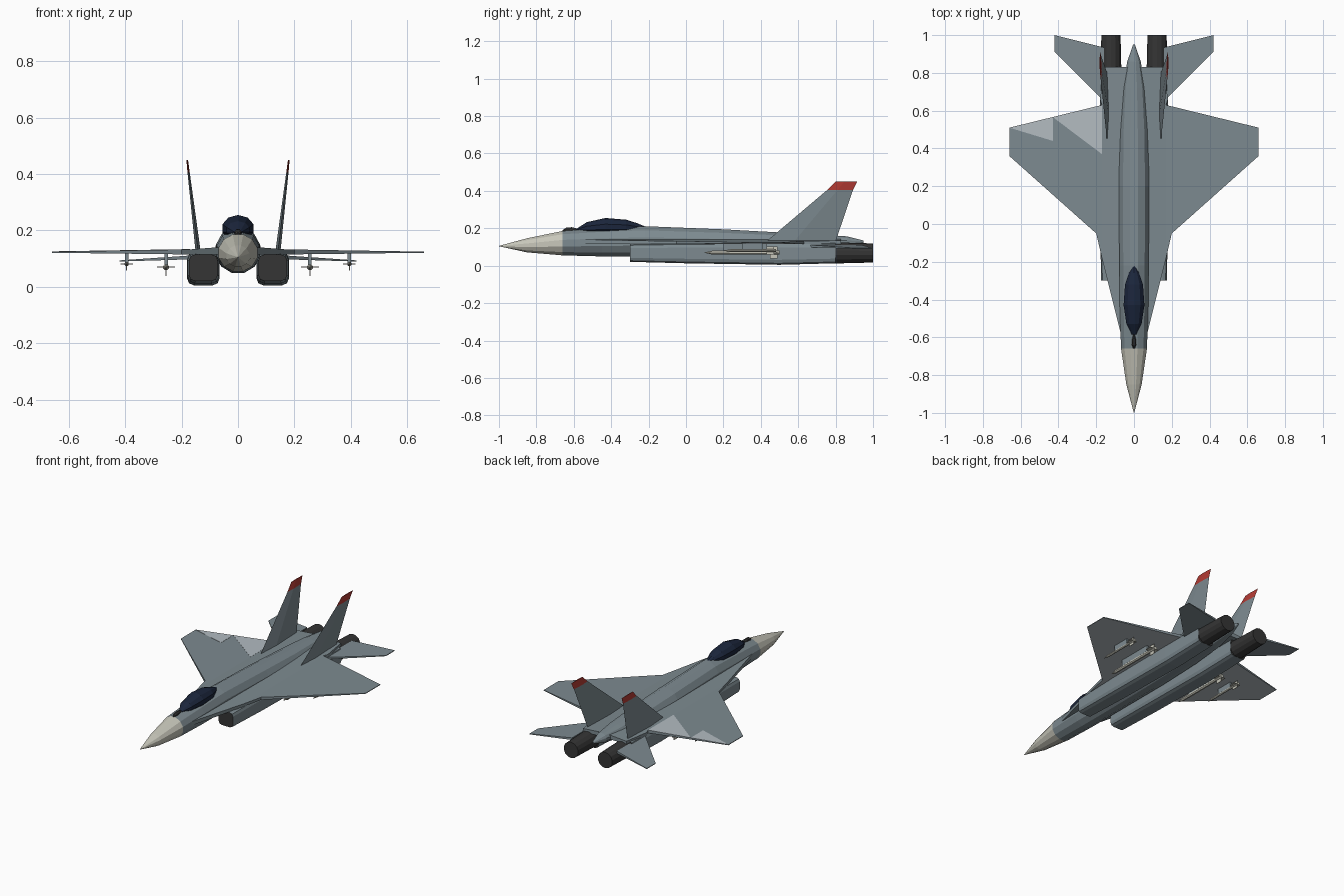
import bpy, bmesh, math
from mathutils import Vector

if "Cube" in bpy.data.objects:
    bpy.data.objects.remove(bpy.data.objects["Cube"])


def material(name, r, g, b):
    m = bpy.data.materials.new(name)
    m.diffuse_color = (r, g, b, 1)
    m.use_nodes = True
    m.node_tree.nodes["Principled BSDF"].inputs["Base Color"].default_value = m.diffuse_color
    return m


HULL = material("hull grey", .205, .255, .28)
LIGHT = material("light grey", .45, .50, .535)
NOSE = material("radome beige", .57, .565, .49)
DARK = material("nozzle black", .035, .035, .035)
GLASS = material("canopy navy", .011, .019, .045)
RED = material("tip red", .46, .045, .035)


def finish(name, bm, mats, rule=None):
    bmesh.ops.recalc_face_normals(bm, faces=bm.faces)
    bm.normal_update()
    if rule:
        for f in bm.faces:
            f.material_index = rule(f)
    me = bpy.data.meshes.new(name)
    bm.to_mesh(me)
    bm.free()
    for m in mats:
        me.materials.append(m)
    ob = bpy.data.objects.new(name, me)
    bpy.context.collection.objects.link(ob)
    return ob


def loft(name, sections, mats, sides=12, power=1.0, x=0, rule=None):
    """Rings along y; each section is (y, z low, z high, half width)."""
    bm = bmesh.new()
    rings = []
    for y, lo, hi, w in sections:
        ring = []
        for i in range(sides):
            a = 2 * math.pi * (i + .5) / sides
            c, s = math.cos(a), math.sin(a)
            c = math.copysign(abs(c) ** power, c)
            s = math.copysign(abs(s) ** power, s)
            ring.append(bm.verts.new((x + w * c, y, (lo + hi) / 2 + (hi - lo) / 2 * s)))
        rings.append(ring)
    for a, b in zip(rings, rings[1:]):
        for i in range(sides):
            j = (i + 1) % sides
            bm.faces.new((a[i], a[j], b[j], b[i]))
    bm.faces.new(rings[0])
    bm.faces.new(rings[-1])
    return finish(name, bm, mats, rule)


def slab(name, outline, top, bottom, mats, side=1, rule=None):
    """Plan outline (x, y) closed between two height functions of x."""
    bm = bmesh.new()
    up = [bm.verts.new((side * x, y, top(x))) for x, y in outline]
    dn = [bm.verts.new((side * x, y, bottom(x))) for x, y in outline]
    bm.faces.new(up)
    bm.faces.new(dn)
    for i in range(len(up)):
        j = (i + 1) % len(up)
        bm.faces.new((up[i], up[j], dn[j], dn[i]))
    return finish(name, bm, mats, rule)


def line(x0, z0, x1, z1):
    return lambda x: z0 + (z1 - z0) * (x - x0) / (x1 - x0)


def box(name, lo, hi, mat):
    bm = bmesh.new()
    bmesh.ops.create_cube(bm, size=1)
    for v in bm.verts:
        v.co = Vector([(a + b) / 2 + c * (b - a) for a, b, c in zip(lo, hi, v.co)])
    return finish(name, bm, [mat])


# Fuselage with radome
loft("fuselage", [(-1, .104, .106, .001), (-.85, .070, .148, .042), (-.66, .053, .188, .071),
                  (-.45, .047, .204, .078), (-.22, .046, .214, .08), (.2, .05, .197, .083),
                  (.5, .06, .18, .077), (.72, .075, .168, .062), (.86, .095, .158, .037),
                  (.95, .122, .135, .005)], [HULL, NOSE],
     rule=lambda f: int(f.calc_center_median().y < -.66))

# Canopy and sensor ahead of it
loft("canopy", [(-.585, .185, .198, .012), (-.53, .17, .233, .042), (-.43, .16, .255, .058),
                (-.32, .165, .246, .05), (-.26, .175, .227, .028), (-.215, .19, .208, .004)],
     [GLASS], 10)
loft("sensor", [(-.66, .18, .19, .004), (-.64, .178, .205, .013), (-.61, .178, .207, .011),
                (-.585, .18, .2, .004)], [DARK], 8)

deck_top, deck_low = line(0, .146, .17, .133), line(0, .115, .17, .115)
wing_top, wing_low = line(.17, .133, .66, .125), line(.17, .115, .66, .121)
stab_top, stab_low = line(.16, .112, .42, .094), line(.16, .098, .42, .09)

for s, tag in ((1, "right"), (-1, "left")):
    # Body deck, wing with pale underside, and tailplane
    slab("deck_" + tag, [(0, -.6), (.07, -.58), (.165, -.2), (.17, -.18), (.17, .63), (.18, .66),
                         (.155, .83), (0, .83)], deck_top, deck_low, [HULL], s)
    slab("wing_" + tag, [(.17, -.18), (.2, -.05), (.66, .36), (.66, .51), (.17, .63)],
         wing_top, wing_low, [HULL, LIGHT], s, lambda f: int(f.normal.z < -.9))
    slab("tailplane_" + tag, [(.16, .65), (.42, .91), (.42, 1), (.16, .935)],
         stab_top, stab_low, [HULL], s)

    # Engine duct with dark intake face, and nozzle
    loft("engine_duct_" + tag, [(-.3, .02, .116, .052), (0, .012, .122, .057),
                                (.5, .004, .125, .059), (.8, .012, .125, .057)],
         [HULL, DARK], power=.45, x=s * .123,
         rule=lambda f: int(abs(f.normal.y) > .9))
    loft("nozzle_" + tag, [(.8, .012, .125, .057), (1, .017, .119, .052)],
         [DARK], 14, x=s * .122)

    # Canted fin in two levels, red at the tip
    levels = [(.13, .142, .43, .80, .009), (.405, .175, .755, .893, .004),
              (.45, .18, .80, .915, .003)]
    bm = bmesh.new()
    rings = [[bm.verts.new(p) for p in ((s * x, y0, z), (s * (x + t), y0 * .6 + y1 * .4, z),
                                        (s * x, y1, z), (s * (x - t), y0 * .6 + y1 * .4, z))]
             for z, x, y0, y1, t in levels]
    for a, b in zip(rings, rings[1:]):
        for i in range(4):
            j = (i + 1) % 4
            bm.faces.new((a[i], a[j], b[j], b[i]))
    bm.faces.new(rings[0])
    bm.faces.new(rings[-1])
    finish("fin_" + tag, bm, [HULL, RED], lambda f: int(f.calc_center_median().z > .405))

    # Missiles with cross tail fins, hung on pylons
    for where, x, z, y0, y1, r, span in (("inner", .255, .07, .1, .5, .011, .032),
                                         ("outer", .395, .081, .2, .48, .008, .022)):
        part = "%s_%s" % (where, tag)
        loft("missile_" + part, [(y0, z - .001, z + .001, .001), (y0 + .04, z - r, z + r, r),
                                 (y1, z - r, z + r, r)], [NOSE], 8, x=s * x)
        for k, (w, h) in enumerate(((span, .0015), (.0015, span))):
            box("missile_fin_%s_%d" % (part, k), (s * x - w, y1 - .05, z - h),
                (s * x + w, y1 - .01, z + h), NOSE)
        box("pylon_" + part, (s * x - .006, y0 + .1, z + r * .5),
            (s * x + .006, y1 - .07, .12), HULL)

# Pale flap panels on the left wing
for i, tri in enumerate(([(.66, .51), (.43, .566), (.43, .44)],
                         [(.43, .566), (.17, .63), (.17, .37)])):
    slab("flap_panel_%d" % i, tri, lambda x: wing_top(x) + .001,
         lambda x: wing_top(x) - .001, [LIGHT], -1)
